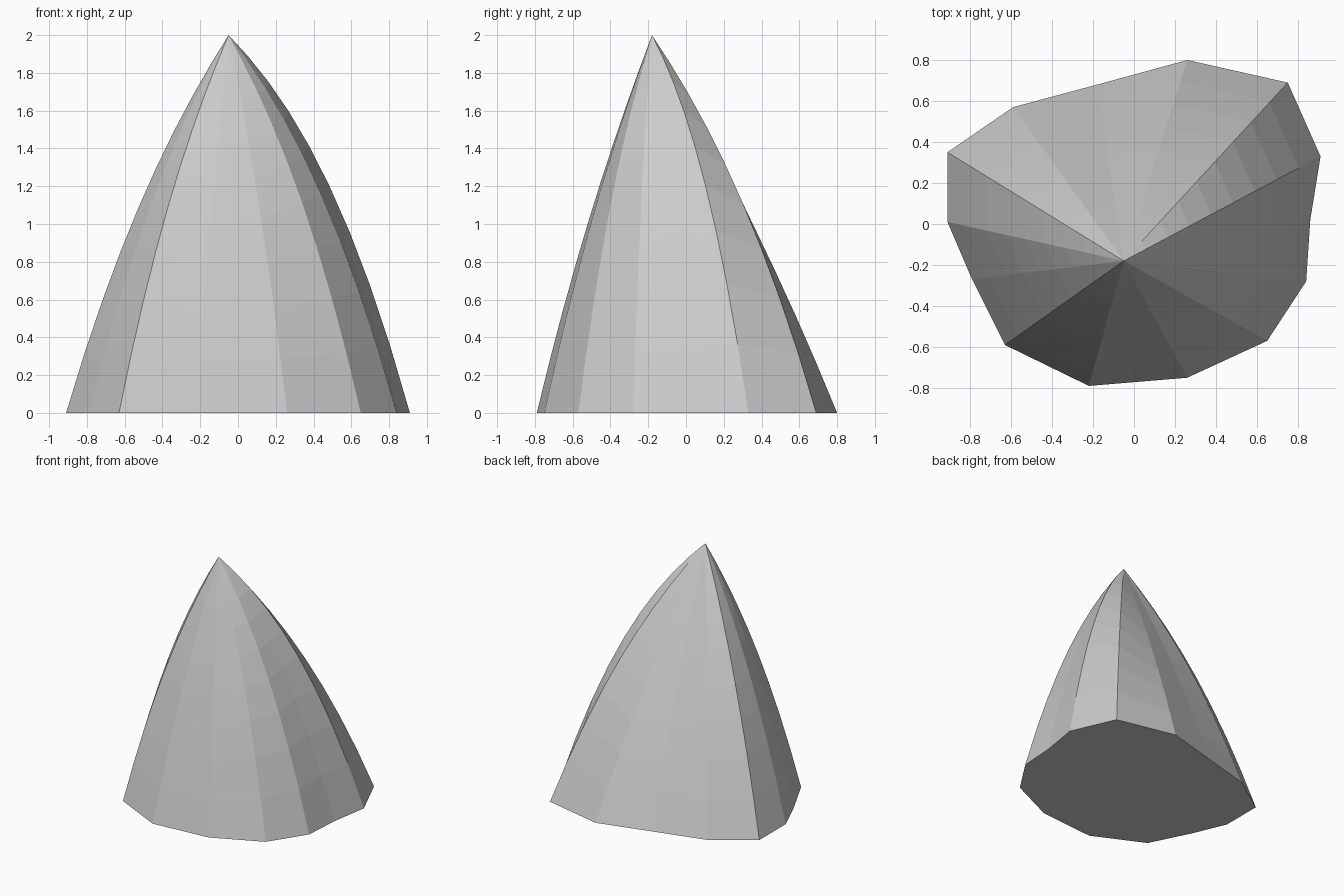
import bpy, bmesh

if "Cube" in bpy.data.objects:
    bpy.data.objects.remove(bpy.data.objects["Cube"])

# Base outline, counter-clockwise: x, y and how far that rib bulges outward (upward)
RIBS = [(0.91, 0.33, 0.32), (0.75, 0.69, 0.22), (0.26, 0.80, 0.09), (-0.18, 0.68, 0.11),
        (-0.59, 0.57, 0.17), (-0.91, 0.35, 0.20), (-0.91, 0.01, 0.20), (-0.79, -0.27, 0.22),
        (-0.63, -0.59, 0.20), (-0.22, -0.79, 0.12), (0.26, -0.75, 0.14), (0.65, -0.57, 0.23),
        (0.84, -0.28, 0.26), (0.86, 0.02, 0.30)]
AX, AY, H = -0.05, -0.18, 2.0
STEPS = 9


def rib_point(x, y, bulge, r):
    """Point on a rib; r is 1 at the base and 0 at the tip."""
    z = H * (1 - r) + bulge * 4 * r * (1 - r) * (0.8 + 0.35 * r)
    return (AX + (x - AX) * r, AY + (y - AY) * r, z)


# Pointed faceted body
bm = bmesh.new()
rings = [[bm.verts.new(rib_point(*rib, 1 - k / STEPS)) for rib in RIBS] for k in range(STEPS)]
tip = bm.verts.new((AX, AY, H))
n = len(RIBS)
for low, high in zip(rings, rings[1:]):
    for i in range(n):
        j = (i + 1) % n
        bm.faces.new((low[i], low[j], high[j], high[i]))
for i in range(n):
    bm.faces.new((rings[-1][i], rings[-1][(i + 1) % n], tip))

# Flat underside
bm.faces.new(list(reversed(rings[0])))
bmesh.ops.recalc_face_normals(bm, faces=bm.faces[:])

mesh = bpy.data.meshes.new("pointed_rock")
bm.to_mesh(mesh)
bm.free()
bpy.context.collection.objects.link(bpy.data.objects.new("pointed_rock", mesh))
